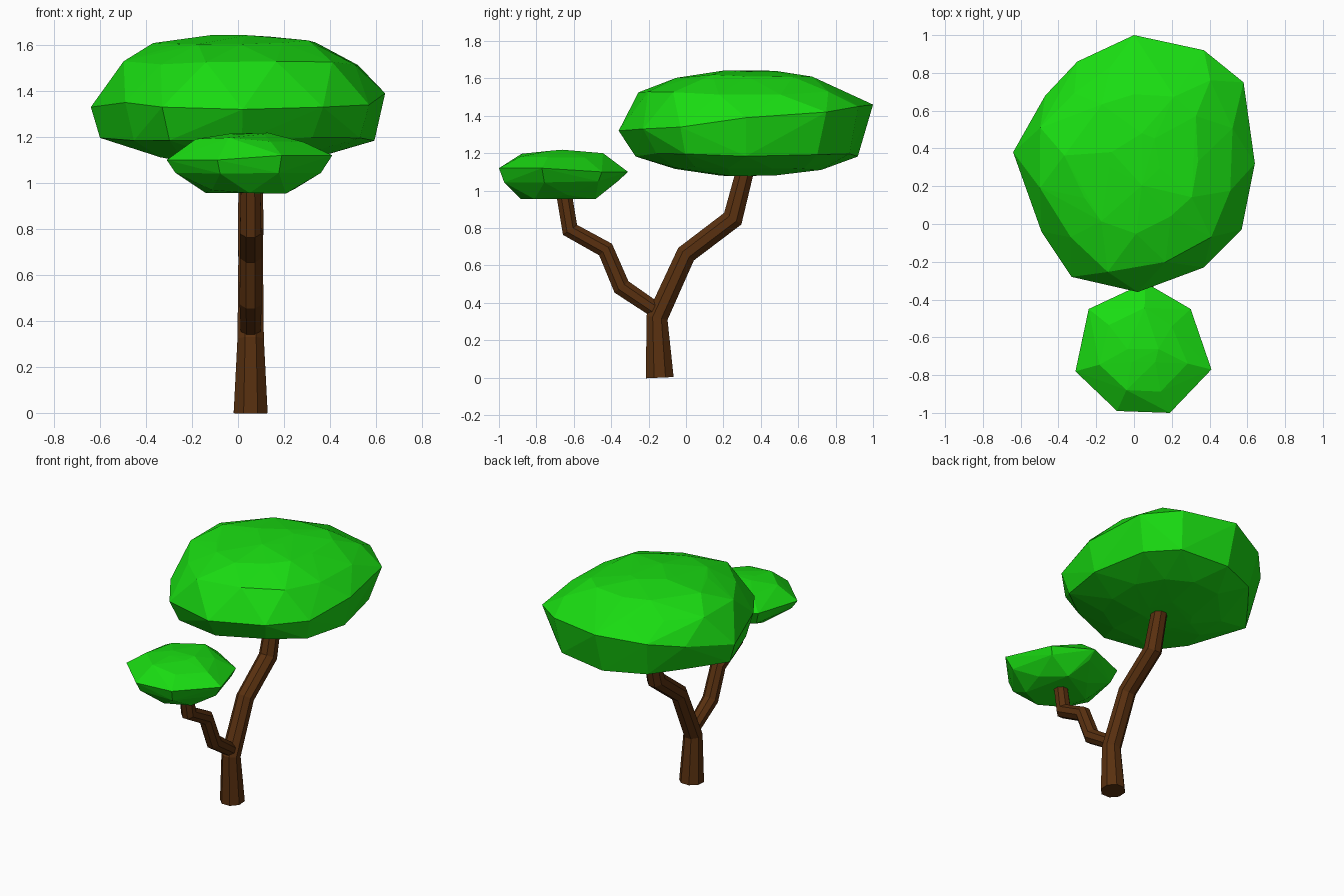
import bpy, bmesh, math, random
from mathutils import Vector

if "Cube" in bpy.data.objects:
    bpy.data.objects.remove(bpy.data.objects["Cube"])

random.seed(4)


def material(name, rgb):
    m = bpy.data.materials.new(name)
    m.diffuse_color = (*rgb, 1)
    m.use_nodes = True
    m.node_tree.nodes["Principled BSDF"].inputs["Base Color"].default_value = m.diffuse_color
    return m


BARK = material("bark", (0.10, 0.03, 0.005))
LEAF = material("leaves", (0.01, 0.72, 0.006))


def finish(name, bm, mat):
    bmesh.ops.recalc_face_normals(bm, faces=bm.faces)
    mesh = bpy.data.meshes.new(name)
    bm.to_mesh(mesh)
    bm.free()
    mesh.materials.append(mat)
    bpy.context.collection.objects.link(bpy.data.objects.new(name, mesh))


def limb(name, path, sides=8):
    """Mitred tapering tube along (y, z, radius) points in the plane x = 0.055."""
    bm = bmesh.new()
    pts = [Vector((0.055, y, z)) for y, z, r in path]
    across = Vector((1, 0, 0))
    rings = []
    for i, p in enumerate(pts):
        before = (p - pts[i - 1]).normalized() if i else Vector()
        after = (pts[i + 1] - p).normalized() if i + 1 < len(pts) else Vector()
        side = across.cross((before + after).normalized())
        ring = []
        for k in range(sides):
            a = math.tau * (k + 0.5) / sides
            r = path[i][2]
            ring.append(bm.verts.new(p + r * (math.cos(a) * across + math.sin(a) * side)))
        rings.append(ring)
    for lo, hi in zip(rings, rings[1:]):
        for k in range(sides):
            n = (k + 1) % sides
            bm.faces.new((lo[k], lo[n], hi[n], hi[k]))
    bm.faces.new(rings[0])
    bm.faces.new(rings[-1])
    finish(name, bm, BARK)


def canopy(name, centre, rim, layers, jitter):
    """Faceted clump: a rim outline plus smaller, staggered copies above and below."""
    bm = bmesh.new()
    cx, cy = centre
    for p in rim:
        bm.verts.new(p)
    for j, (scale, z) in enumerate(layers):
        for i, (x, y, _) in enumerate(rim):
            if j % 2:
                nx, ny, _ = rim[(i + 1) % len(rim)]
                x, y = (x + nx) / 2, (y + ny) / 2
            s = scale * (1 + random.uniform(-jitter, jitter))
            bm.verts.new((cx + (x - cx) * s, cy + (y - cy) * s,
                          z + random.uniform(-0.2, 0.2) * jitter))
    result = bmesh.ops.convex_hull(bm, input=bm.verts)
    spare = {v for v in result["geom_interior"] if isinstance(v, bmesh.types.BMVert)}
    bmesh.ops.delete(bm, geom=list(spare), context='VERTS')
    finish(name, bm, LEAF)


# Trunk and side branch
limb("trunk", [(-0.14, 0, 0.08), (-0.155, 0.32, 0.062), (0, 0.66, 0.058),
               (0.25, 0.85, 0.06), (0.335, 1.18, 0.05)])
limb("branch", [(-0.13, 0.34, 0.045), (-0.345, 0.485, 0.052), (-0.43, 0.685, 0.05),
                (-0.62, 0.79, 0.05), (-0.66, 1.03, 0.045)])

# Large crown
canopy("large_crown", (0, 0.34),
       [(0, 1.0, 1.46), (-0.30, 0.86, 1.42), (-0.47, 0.68, 1.38), (-0.64, 0.38, 1.33),
        (-0.49, -0.04, 1.35), (-0.33, -0.28, 1.33), (0.02, -0.36, 1.32),
        (0.37, -0.23, 1.33), (0.57, -0.03, 1.34), (0.64, 0.32, 1.39),
        (0.58, 0.75, 1.42), (0.37, 0.92, 1.45)],
       [(0.90, 1.19), (0.60, 1.12), (0.25, 1.085),
        (0.86, 1.52), (0.55, 1.61), (0.22, 1.635)], 0.05)

# Small crown on the side branch
canopy("small_crown", (0.05, -0.68),
       [(-0.24, -0.45, 1.12), (0.06, -0.31, 1.10), (0.30, -0.45, 1.10),
        (0.41, -0.77, 1.12), (0.19, -1.0, 1.12), (-0.09, -0.99, 1.10),
        (-0.31, -0.78, 1.10)],
       [(0.88, 1.04), (0.62, 0.965), (0.62, 1.19), (0.25, 1.212)], 0.06)
